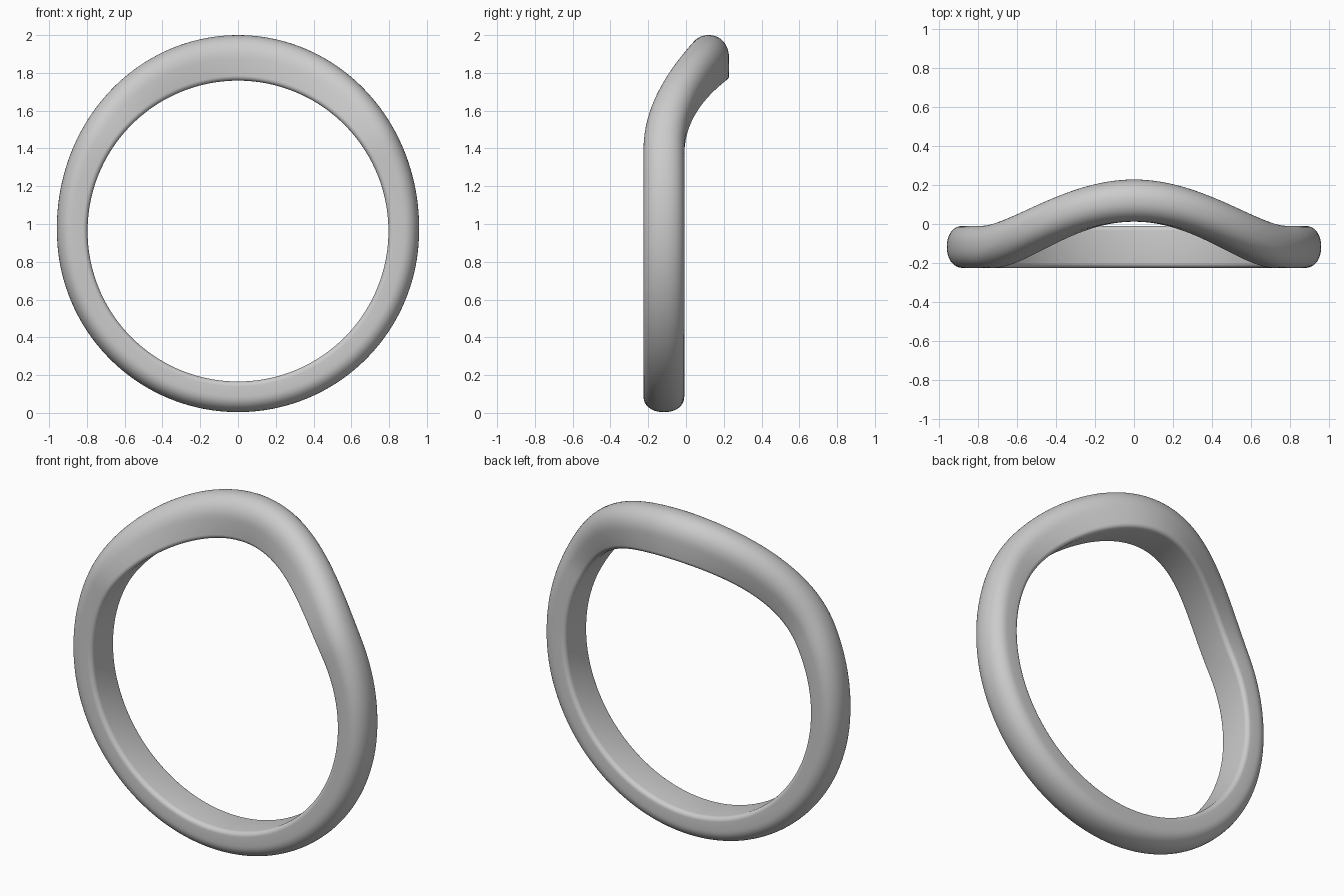
import bpy, bmesh
from math import sin, cos, pi, radians

cube = bpy.data.objects.get("Cube")
if cube:
    bpy.data.objects.remove(cube)

CENTER_Z, INNER_R, HALF_W = 0.9625, 0.7965, 0.108
RINGS, ARC, CORNER = 160, 24, 6


def bump(angle, reach):
    """Smooth hump, 1 at the top of the ring and 0 beyond the reach."""
    a = abs(angle) / radians(reach)
    return cos(a * pi / 2) ** 2 if a < 1 else 0.0


def section(thickness):
    """D-shaped section as (depth, height above the inner surface)."""
    points = []
    crown = thickness * 0.52
    for i in range(ARC + 1):                      # rounded outside
        t = pi * i / ARC
        c, s = cos(t), sin(t)
        y = HALF_W * (1 if c > 0 else -1) * abs(c) ** 0.92
        points.append((y, thickness - crown + crown * abs(s) ** 0.92))
    fillet = 0.026
    for side in (-1, 1):                          # flat inside, soft corners
        arc = []
        for i in range(CORNER + 1):
            t = pi / 2 * i / CORNER
            arc.append((side * (HALF_W - fillet + fillet * cos(t)),
                        fillet - fillet * sin(t)))
        points += arc if side < 0 else arc[::-1]
    return points


# Ring swept around the circle, thicker and pushed back at the top
bm = bmesh.new()
loops = []
for k in range(RINGS):
    angle = 2 * pi * k / RINGS - pi
    shift = -0.117 + 0.237 * bump(angle, 61)
    thickness = 0.162 + 0.079 * bump(angle, 95)
    loops.append([bm.verts.new(((INNER_R + h) * sin(angle), y + shift,
                                CENTER_Z + (INNER_R + h) * cos(angle)))
                  for y, h in section(thickness)])
for k, a in enumerate(loops):
    b = loops[(k + 1) % RINGS]
    for j in range(len(a)):
        n = (j + 1) % len(a)
        bm.faces.new((a[j], a[n], b[n], b[j]))
bmesh.ops.recalc_face_normals(bm, faces=bm.faces[:])
for face in bm.faces:
    face.smooth = True
mesh = bpy.data.meshes.new("curved_ring")
bm.to_mesh(mesh)
bm.free()
ring = bpy.data.objects.new("curved_ring", mesh)
bpy.context.collection.objects.link(ring)

# Plain grey finish
grey = bpy.data.materials.new("light_grey")
grey.use_nodes = True
color = (0.6, 0.6, 0.6, 1)
grey.diffuse_color = color
grey.node_tree.nodes["Principled BSDF"].inputs["Base Color"].default_value = color
mesh.materials.append(grey)
